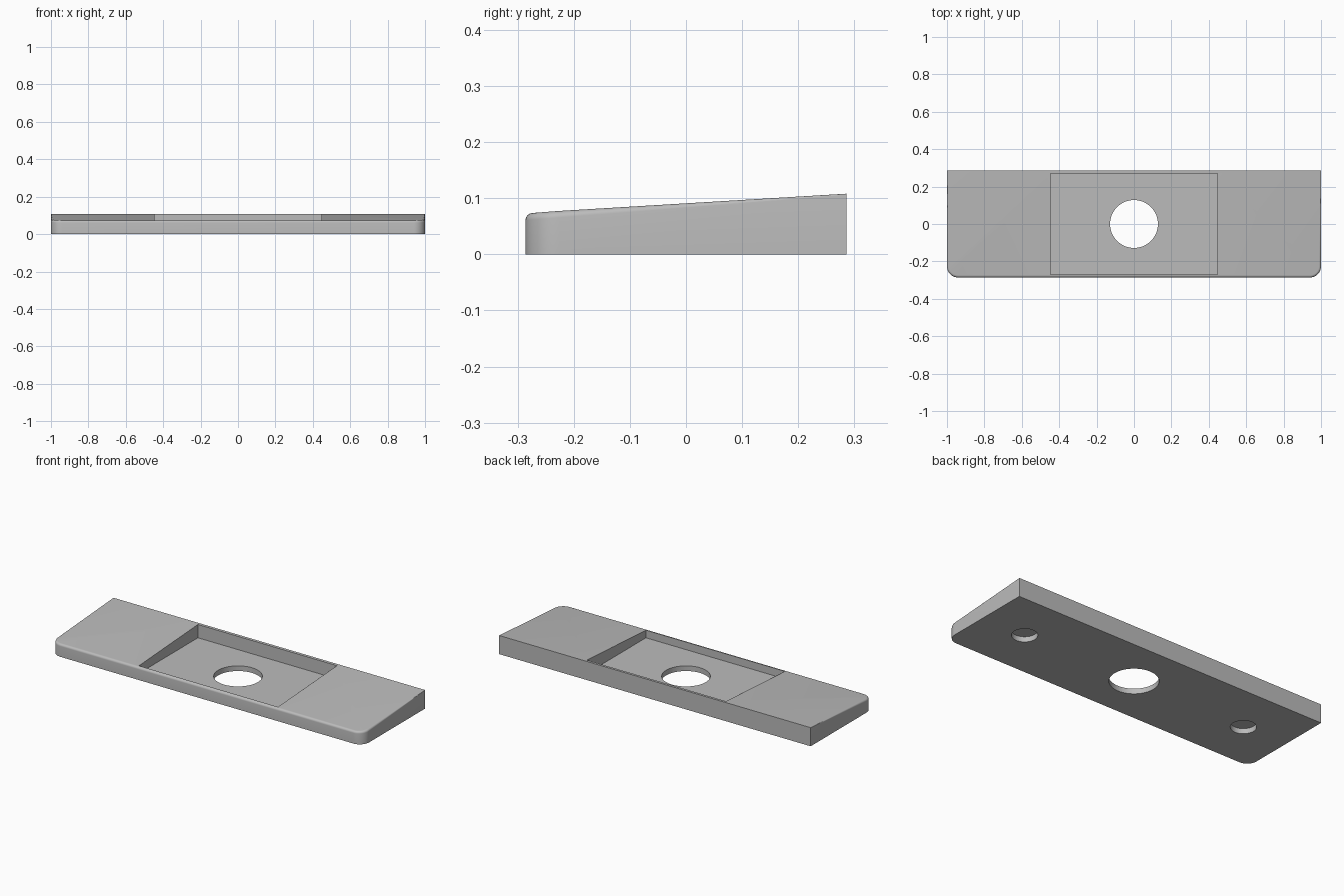
import bpy, bmesh, math

if "Cube" in bpy.data.objects:
    bpy.data.objects.remove(bpy.data.objects["Cube"], do_unlink=True)

HALF_DEPTH = 0.286
CORNER = 0.06
FLOOR = 0.03

grey = bpy.data.materials.new("plain grey")
grey.use_nodes = True
grey.diffuse_color = (0.5, 0.5, 0.5, 1)
grey.node_tree.nodes["Principled BSDF"].inputs["Base Color"].default_value = (0.5, 0.5, 0.5, 1)


def top_height(y):
    return 0.108 - 0.06 * (HALF_DEPTH - y)


def edge_radius(y):
    # Rounding fades out towards the back
    return 0.002 + 0.011 * (HALF_DEPTH - y) / (2 * HALF_DEPTH)


def outline(angle=None):
    """Ring with two rounded front corners; angle=None gives the base."""
    ring = []

    def add(cx, cy, dx, dy, size):
        y = cy + dy * size
        r = edge_radius(y)
        inset = 0 if angle is None else r * (1 - math.cos(angle))
        z = 0 if angle is None else top_height(y) - r * (1 - math.sin(angle))
        ring.append((cx + dx * (size - inset), cy + dy * (size - inset), z))

    cx, cy = 1 - CORNER, CORNER - HALF_DEPTH
    add(-cx, HALF_DEPTH, -1, 0, CORNER)
    for side, start in ((-1, math.pi), (1, 1.5 * math.pi)):
        for i in range(13):
            a = start + i / 12 * math.pi / 2
            add(side * cx, cy, math.cos(a), math.sin(a), CORNER)
    add(cx, HALF_DEPTH, 1, 0, CORNER)
    return ring


# Wedge plate lofted through the rounded top edge
bm = bmesh.new()
layers = [outline()] + [outline(i / 6 * math.pi / 2) for i in range(7)]
rings = [[bm.verts.new(p) for p in layer] for layer in layers]
count = len(rings[0])
for low, high in zip(rings, rings[1:]):
    for i in range(count - 1):
        bm.faces.new((low[i], low[i + 1], high[i + 1], high[i]))
bm.faces.new(rings[0])
bm.faces.new(rings[-1])
# Flat back face
bm.faces.new([r[0] for r in rings] + [r[-1] for r in reversed(rings)])
bmesh.ops.recalc_face_normals(bm, faces=bm.faces[:])
mesh = bpy.data.meshes.new("wedge_plate")
bm.to_mesh(mesh)
bm.free()
plate = bpy.data.objects.new("wedge_plate", mesh)
bpy.context.collection.objects.link(plate)
mesh.materials.append(grey)


def cut(cutter, name):
    cutter.name = name
    cutter.data.materials.append(grey)
    cutter.hide_render = True
    bpy.ops.object.select_all(action='DESELECT')
    plate.select_set(True)
    bpy.context.view_layer.objects.active = plate
    mod = plate.modifiers.new(name, 'BOOLEAN')
    mod.operation = 'DIFFERENCE'
    mod.solver = 'EXACT'
    mod.object = cutter
    bpy.ops.object.modifier_apply(modifier=name)
    bpy.data.objects.remove(cutter, do_unlink=True)


def cut_hole(x, radius, top, name):
    bpy.ops.mesh.primitive_cylinder_add(vertices=64, radius=radius, depth=top + 0.1,
                                        location=(x, 0, (top - 0.1) / 2))
    cut(bpy.context.object, name)


# Rectangular pocket with a level floor
bpy.ops.mesh.primitive_cube_add(size=1, location=(0, 0, FLOOR + 0.1))
pocket = bpy.context.object
pocket.scale = (0.892, 0.54, 0.2)
cut(pocket, "pocket")

# Through hole and two blind holes underneath
cut_hole(0, 0.128, 0.2, "centre_hole")
for side in (-1, 1):
    cut_hole(side * 0.725, 0.067, 0.03, "blind_hole")

bpy.ops.object.select_all(action='DESELECT')
plate.select_set(True)
bpy.context.view_layer.objects.active = plate
bpy.ops.object.shade_smooth_by_angle(angle=math.radians(30))
